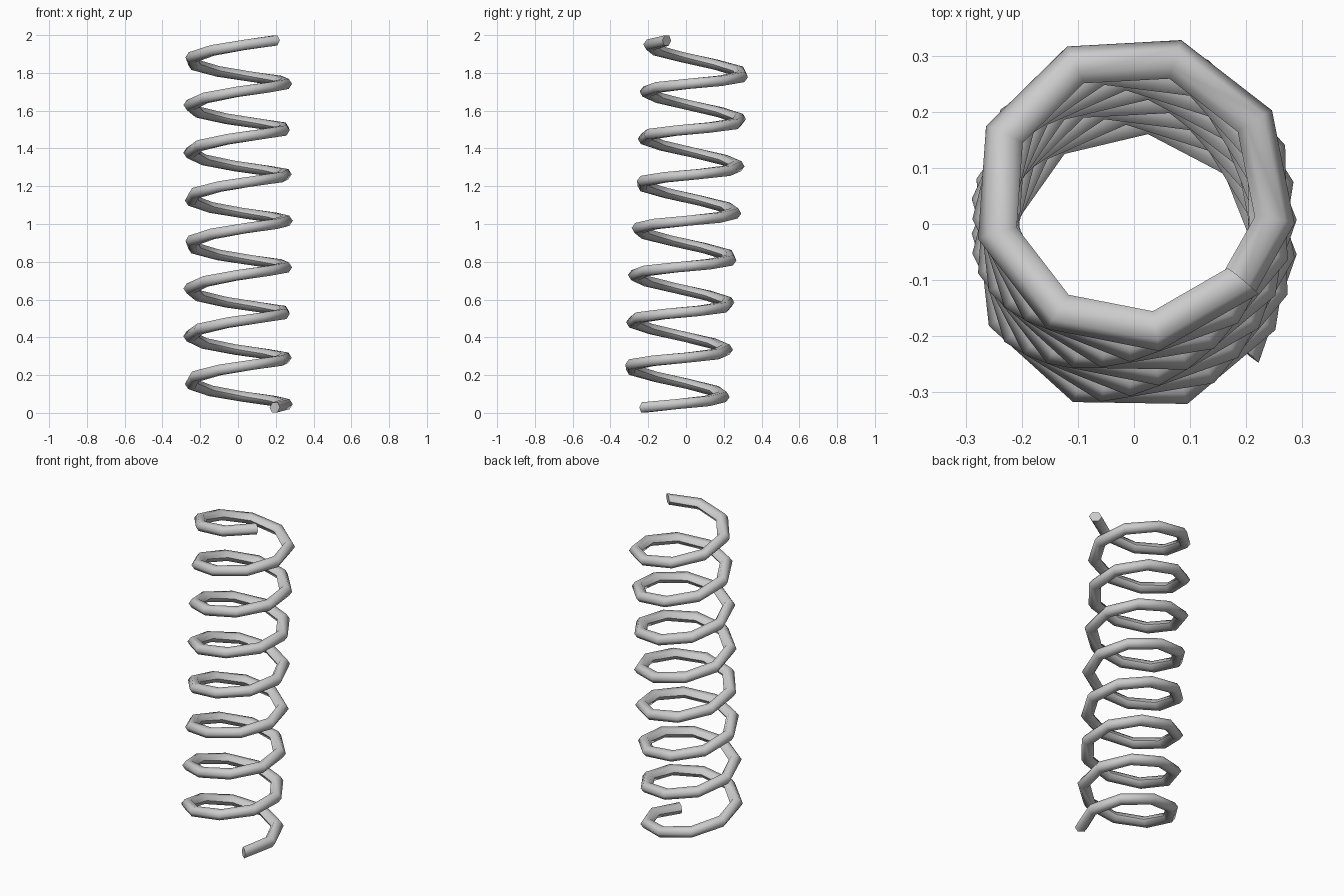
import bpy, bmesh, math
from mathutils import Matrix, Vector

cube = bpy.data.objects.get("Cube")
if cube:
    bpy.data.objects.remove(cube, do_unlink=True)

TURNS, SEGMENTS, SIDES = 8, 70, 6
RADIUS, WIRE_WIDE, WIRE_HIGH = 0.254, 0.036, 0.031
START, LEAN = math.radians(-40), 0.063
LOW = WIRE_HIGH * math.sin(math.pi / 3)

# Plain grey metal
steel = bpy.data.materials.new("grey steel")
steel.use_nodes = True
grey = (0.6, 0.6, 0.6, 1)
steel.diffuse_color = grey
steel.node_tree.nodes["Principled BSDF"].inputs["Base Color"].default_value = grey

# The coil's axis leans towards the back, so each turn dips at the back
lean = Matrix.Rotation(-LEAN, 3, "X")
middle = Vector((0, 0, 1 + RADIUS * math.sin(START) * math.sin(LEAN)))

# Coil: a faceted wire section swept up a helix
bm = bmesh.new()
rings = []
for i in range(SEGMENTS + 1):
    f = i / SEGMENTS
    a = START + math.tau * TURNS * f
    out = Vector((math.cos(a), math.sin(a), 0))
    centre = out * RADIUS + Vector((0, 0, (2 * f - 1) * (1 - LOW)))
    ring = []
    for k in range(SIDES):
        t = math.tau * k / SIDES
        offset = out * WIRE_WIDE * math.cos(t) + Vector((0, 0, WIRE_HIGH * math.sin(t)))
        ring.append(bm.verts.new(middle + lean @ (centre + offset)))
    rings.append(ring)

for a, b in zip(rings, rings[1:]):
    for k in range(SIDES):
        n = (k + 1) % SIDES
        bm.faces.new((a[k], a[n], b[n], b[k]))

# Closed wire ends
bm.faces.new(rings[0])
bm.faces.new(rings[-1])
bmesh.ops.recalc_face_normals(bm, faces=bm.faces)

mesh = bpy.data.meshes.new("spring_coil")
bm.to_mesh(mesh)
bm.free()
mesh.materials.append(steel)
coil = bpy.data.objects.new("spring_coil", mesh)
bpy.context.collection.objects.link(coil)

# Smooth across the wire, sharp at the ends
bpy.ops.object.select_all(action="DESELECT")
coil.select_set(True)
bpy.context.view_layer.objects.active = coil
bpy.ops.object.shade_smooth_by_angle(angle=math.radians(65))
